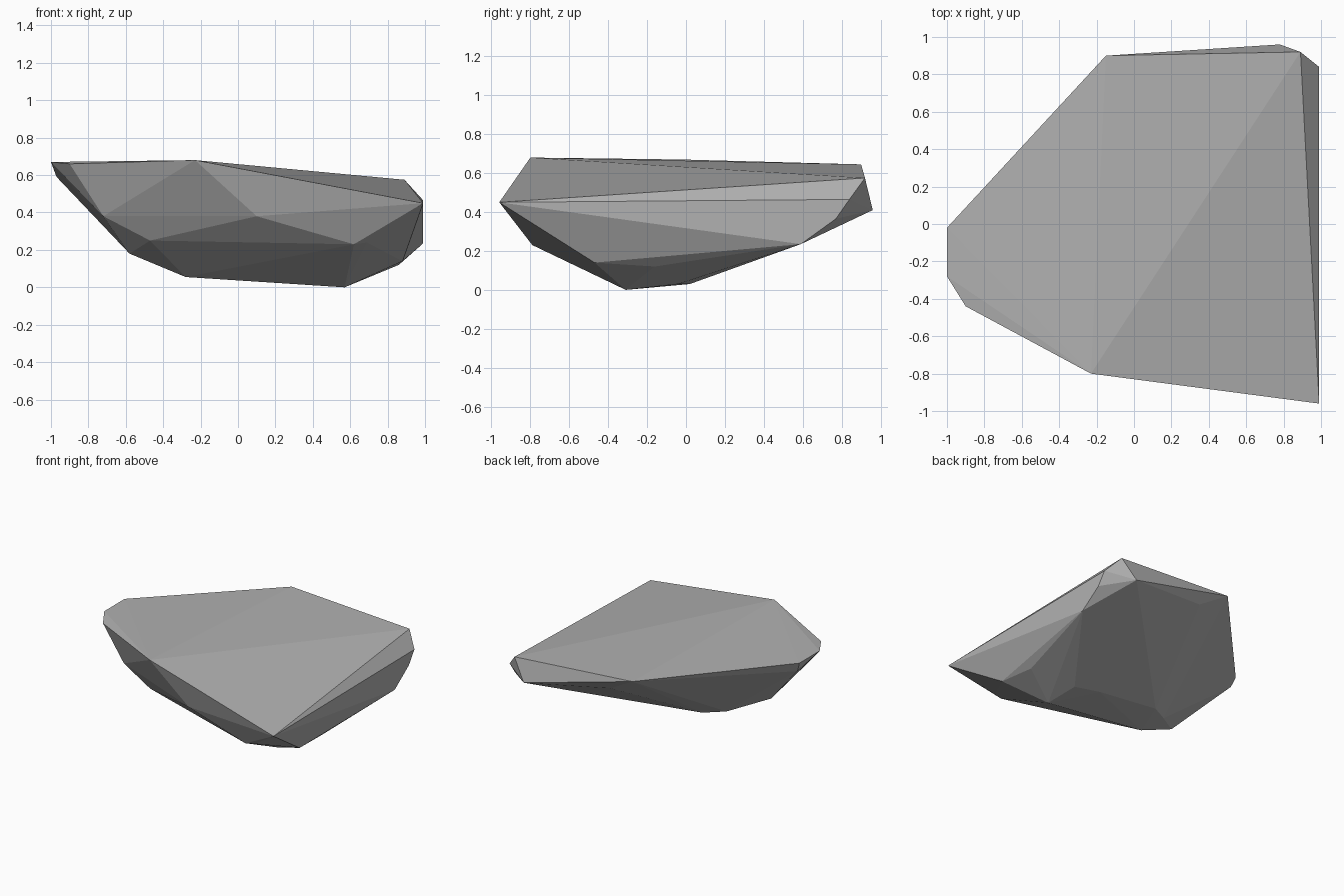
import bpy
import bmesh

if "Cube" in bpy.data.objects:
    bpy.data.objects.remove(bpy.data.objects["Cube"])

# Low-poly boulder: the convex skin around a few key corners

# flat upper rim
rim = [(-1, -.02, .67), (-1, -.28, .67), (-.9, -.44, .66), (-.23, -.8, .68),
       (.99, -.96, .45), (.99, .84, .465), (.89, .92, .575), (-.15, .9, .645)]

# slanting flanks
flank = [(.78, .96, .41), (.99, .77, .365), (.99, .59, .235), (.08, .85, .51),
         (-.97, -.04, .59), (-.72, -.43, .38), (-.47, -.45, .25),
         (.10, -.775, .38), (.62, -.79, .23), (.69, -.78, .24)]

# rounded underside
base = [(.88, -.47, .14), (.86, -.16, .12), (.57, -.31, 0), (.54, -.04, .03),
        (.35, .02, .03), (-.175, .04, .072), (-.327, -.05, .088),
        (-.28, -.25, .055), (-.58, -.26, .18)]

bm = bmesh.new()
for corner in rim + flank + base:
    bm.verts.new(corner)
hull = bmesh.ops.convex_hull(bm, input=bm.verts[:])
# drop any corner that ended up inside the skin
bmesh.ops.delete(bm, geom=[v for v in bm.verts if not v.link_faces], context='VERTS')
bmesh.ops.recalc_face_normals(bm, faces=bm.faces[:])

mesh = bpy.data.meshes.new("boulder")
bm.to_mesh(mesh)
bm.free()

# single stone colour, flat faces
stone = bpy.data.materials.new("stone grey")
stone.diffuse_color = (.44, .44, .44, 1)
stone.use_nodes = True
stone.node_tree.nodes["Principled BSDF"].inputs["Base Color"].default_value = stone.diffuse_color
mesh.materials.append(stone)
boulder = bpy.data.objects.new("boulder", mesh)
bpy.context.collection.objects.link(boulder)
